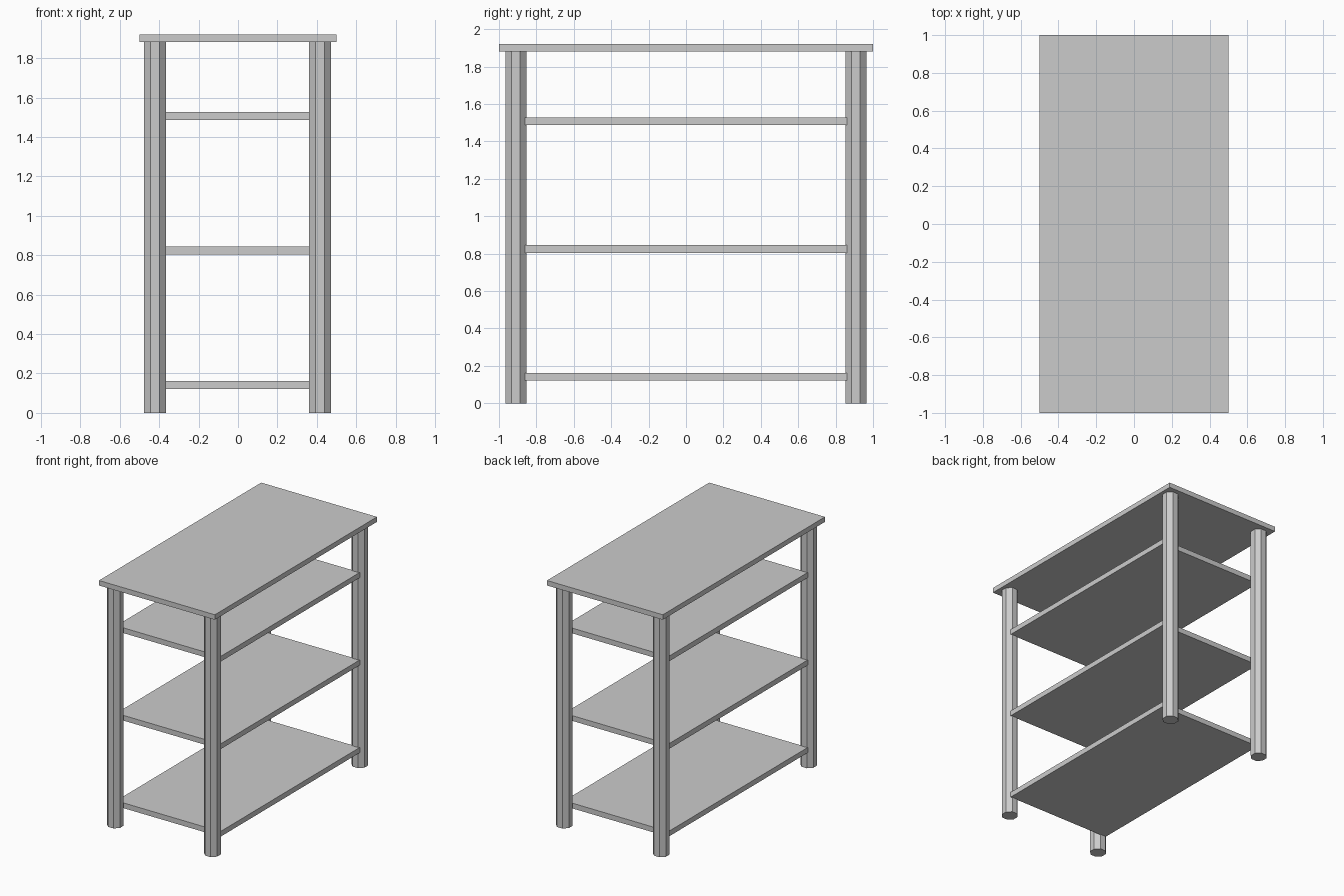
import bpy
import math

if "Cube" in bpy.data.objects:
    bpy.data.objects.remove(bpy.data.objects["Cube"])


def board(name, sx, sy, z0, z1):
    bpy.ops.mesh.primitive_cube_add(size=1, location=(0, 0, (z0 + z1) / 2))
    ob = bpy.context.object
    ob.name = name
    ob.scale = (sx, sy, z1 - z0)
    bpy.ops.object.transform_apply(location=False, rotation=False, scale=True)
    return ob


def leg(name, x, y, height, width):
    # octagonal post with flats facing the axes
    bpy.ops.mesh.primitive_cylinder_add(
        vertices=8, radius=width / 2 / math.cos(math.pi / 8), depth=height,
        location=(x, y, height / 2), rotation=(0, 0, math.pi / 8))
    bpy.context.object.name = name


# Table top
board("top_board", 1.0, 2.0, 1.882, 1.921)

# Three shelves
for name, z in (("lower", 0.121), ("middle", 0.804), ("upper", 1.487)):
    board(name + "_shelf", 0.90, 1.72, z, z + 0.041)

# Four legs
for yname, y in (("front", -0.91), ("back", 0.908)):
    for xname, x in (("left", -0.422), ("right", 0.416)):
        leg(f"{yname}_{xname}_leg", x, y, 1.882, 0.112)
